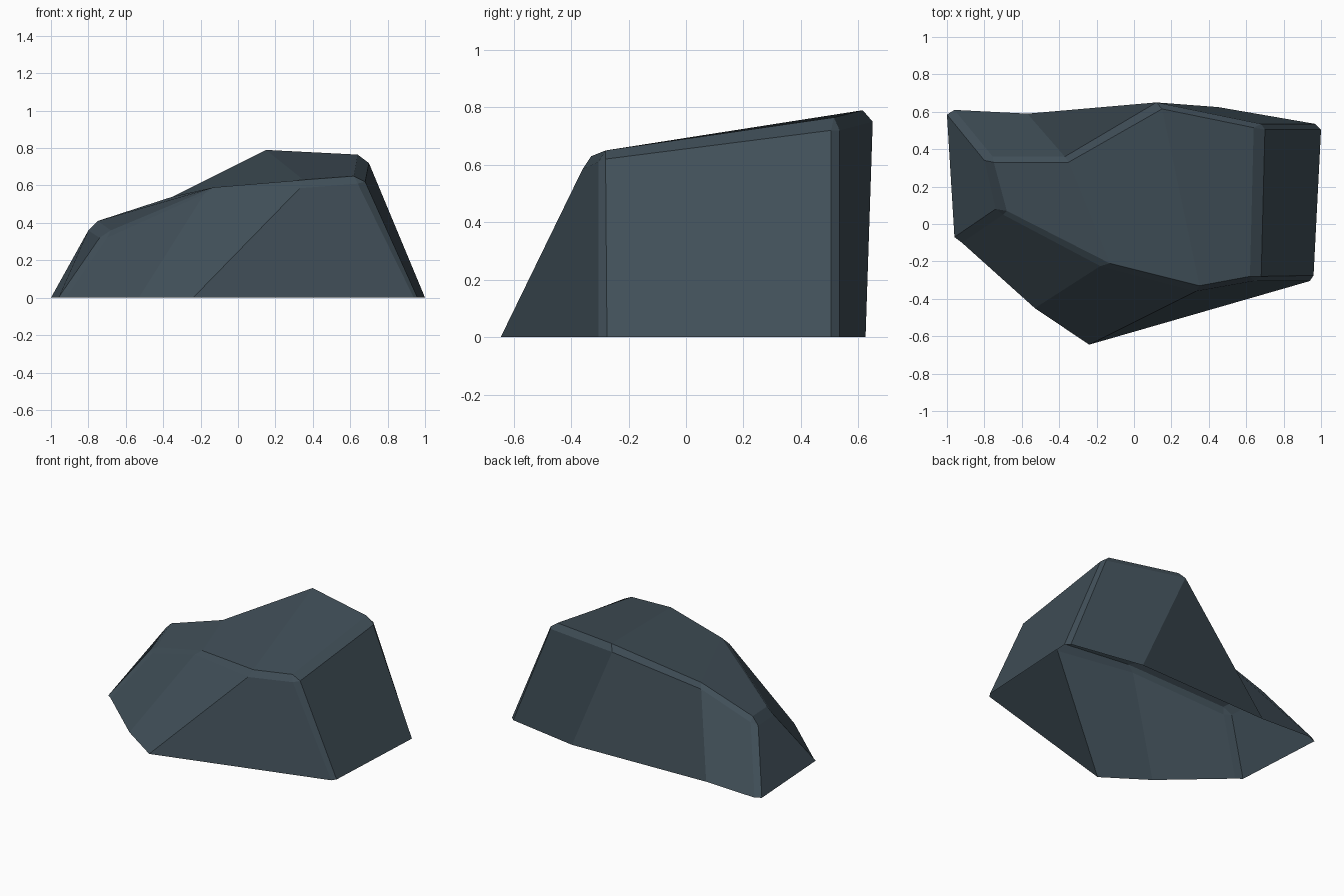
import bpy, bmesh

if "Cube" in bpy.data.objects:
    bpy.data.objects.remove(bpy.data.objects["Cube"])

# Wall columns, counter-clockwise seen from below:
# (base x, y), (shoulder x, y, z), rim corner index
columns = [
    ((-1.00, 0.585), (-0.80, 0.34, 0.36), 0),   # back left corner
    ((-0.96, 0.61), (-0.755, 0.36, 0.38), 0),
    ((-0.57, 0.59), (-0.37, 0.36, 0.51), 1),
    ((0.45, 0.625), (0.12, 0.65, 0.75), 2),
    ((0.97, 0.535), (0.68, 0.535, 0.72), 3),    # back right corner
    ((1.00, 0.505), (0.70, 0.505, 0.72), 3),
    ((0.96, -0.275), (0.68, -0.28, 0.62), 4),   # front right corner
    ((0.94, -0.305), (0.64, -0.305, 0.61), 4),
    ((-0.24, -0.645), (0.33, -0.36, 0.585), 5),
    ((-0.53, -0.45), (-0.18, -0.225, 0.555), 6),
    ((-0.92, -0.10), (-0.70, 0.05, 0.32), 7),   # front left corner
    ((-0.96, -0.07), (-0.74, 0.08, 0.32), 7),
]
# Rim of the sloping top
rim_points = [
    (-0.75, 0.33, 0.41), (-0.35, 0.33, 0.54), (0.15, 0.615, 0.79), (0.64, 0.515, 0.765),
    (0.62, -0.28, 0.65), (0.35, -0.33, 0.63), (-0.13, -0.21, 0.59), (-0.68, 0.07, 0.36),
]

bm = bmesh.new()
base = [bm.verts.new((x, y, 0)) for (x, y), _, _ in columns]
shoulder = [bm.verts.new(s) for _, s, _ in columns]
rim = [bm.verts.new(p) for p in rim_points]

# Walls and the narrow chamfer between walls and top
for i in range(len(columns)):
    j = (i + 1) % len(columns)
    bm.faces.new((base[i], base[j], shoulder[j], shoulder[i]))
    a, b = rim[columns[i][2]], rim[columns[j][2]]
    bm.faces.new((shoulder[i], shoulder[j], b, a) if a != b else (shoulder[i], shoulder[j], a))

# Top: three facets across the rock; the underside stays open
for i in range(3):
    bm.faces.new((rim[i], rim[i + 1], rim[6 - i], rim[7 - i]))

bmesh.ops.recalc_face_normals(bm, faces=bm.faces[:])
top = max(bm.faces, key=lambda f: f.calc_center_median().z)
if top.normal.z < 0:
    bmesh.ops.reverse_faces(bm, faces=bm.faces[:])

mesh = bpy.data.meshes.new("rock")
bm.to_mesh(mesh)
bm.free()
rock = bpy.data.objects.new("rock", mesh)
bpy.context.collection.objects.link(rock)

# Dark slate stone
stone = bpy.data.materials.new("dark slate")
stone.diffuse_color = (0.052, 0.078, 0.098, 1)
stone.use_nodes = True
stone.node_tree.nodes["Principled BSDF"].inputs["Base Color"].default_value = stone.diffuse_color
mesh.materials.append(stone)
